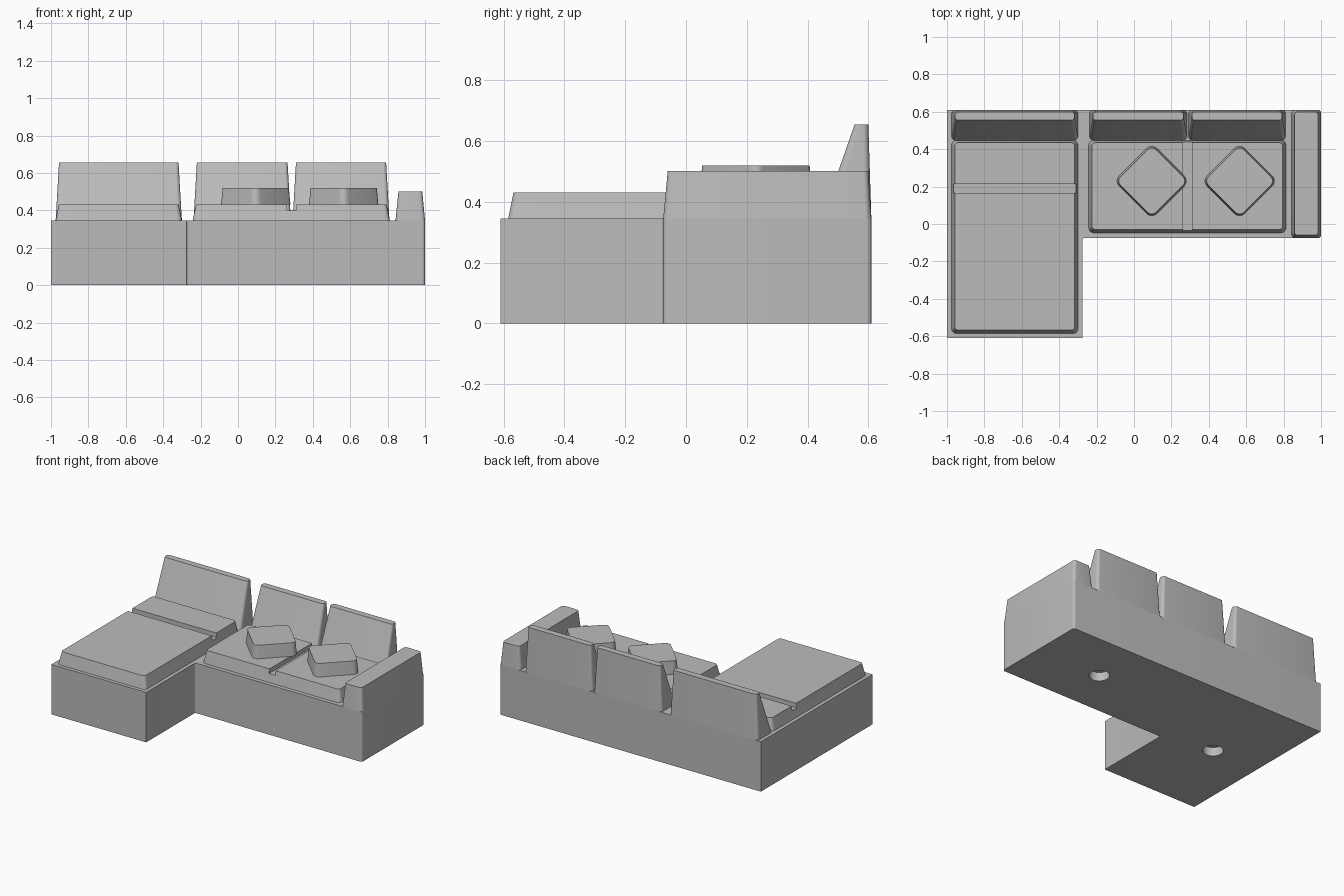
import bpy, bmesh, math
from mathutils import Vector

cube = bpy.data.objects.get("Cube")
if cube:
    bpy.data.objects.remove(cube, do_unlink=True)

fabric = bpy.data.materials.new("grey fabric")
fabric.use_nodes = True
GREY = (0.5, 0.5, 0.5, 1)
fabric.diffuse_color = GREY
fabric.node_tree.nodes["Principled BSDF"].inputs["Base Color"].default_value = GREY

BASE_TOP, SEAT_TOP = 0.345, 0.43


def rect(x0, x1, y0, y1):
    return [(x0, y0), (x1, y0), (x1, y1), (x0, y1)]


def diamond(x, y, h):
    return [(x, y - h), (x + h, y), (x, y + h), (x - h, y)]


def fillet(points, radii, z, steps=6):
    """Outline with its right-angled corners rounded."""
    out = []
    for i, (point, r) in enumerate(zip(points, radii)):
        p = Vector(point)
        if r == 0:
            out.append(p.to_3d() + Vector((0, 0, z)))
            continue
        u = (Vector(points[i - 1]) - p).normalized()
        v = (Vector(points[(i + 1) % len(points)]) - p).normalized()
        centre = p + (u + v) * r
        for k in range(steps + 1):
            t = math.pi / 2 * k / steps
            q = centre - (v * math.cos(t) + u * math.sin(t)) * r
            out.append(Vector((q.x, q.y, z)))
    return out


def loft(name, low, high):
    """Closed solid between two matching outlines."""
    bm = bmesh.new()
    a = [bm.verts.new(p) for p in low]
    b = [bm.verts.new(p) for p in high]
    bm.faces.new(a[::-1])
    bm.faces.new(b)
    for i in range(len(a)):
        j = (i + 1) % len(a)
        bm.faces.new((a[i], a[j], b[j], b[i]))
    bmesh.ops.recalc_face_normals(bm, faces=bm.faces)
    mesh = bpy.data.meshes.new(name)
    bm.to_mesh(mesh)
    bm.free()
    mesh.materials.append(fabric)
    obj = bpy.data.objects.new(name, mesh)
    bpy.context.collection.objects.link(obj)
    return obj


def cushion(name, low, high, z0, z1, r):
    return loft(name, fillet(low, [r] * 4, z0), fillet(high, [r * 0.8] * 4, z1))


def activate(obj):
    bpy.ops.object.select_all(action='DESELECT')
    obj.select_set(True)
    bpy.context.view_layer.objects.active = obj


def cut(obj, cutter):
    cutter.hide_render = True
    mod = obj.modifiers.new("cut", 'BOOLEAN')
    mod.operation = 'DIFFERENCE'
    mod.solver = 'EXACT'
    mod.object = cutter
    activate(obj)
    bpy.ops.object.modifier_apply(modifier=mod.name)
    bpy.data.objects.remove(cutter, do_unlink=True)


def block(name, x0, x1, y0, y1, z0, z1):
    return loft(name, fillet(rect(x0, x1, y0, y1), [0] * 4, z0),
                fillet(rect(x0, x1, y0, y1), [0] * 4, z1))


parts = []

# L-shaped base with two blind holes underneath
plan = [(-1, -0.61), (-0.275, -0.61), (-0.275, -0.075), (1, -0.075), (1, 0.61), (-1, 0.61)]
radii = [0, 0, 0.01, 0.015, 0.015, 0]
base = loft("base", fillet(plan, radii, 0), fillet(plan, radii, BASE_TOP))
for x, y in ((0.5, 0.26), (-0.64, 0)):
    square, r = rect(x - 0.065, x + 0.065, y - 0.065, y + 0.065), [0.0649] * 4
    cut(base, loft("hole_cutter", fillet(square, r, -0.1), fillet(square, r, 0.06)))
parts.append(base)

# Seats, each split by a shallow groove
chaise = cushion("chaise_seat", rect(-0.975, -0.3, -0.585, 0.447),
                 rect(-0.958, -0.317, -0.568, 0.435), BASE_TOP, SEAT_TOP, 0.025)
cut(chaise, block("groove_cutter", -1.1, 0, 0.165, 0.215, 0.4, 0.6))
seat = cushion("main_seat", rect(-0.242, 0.812, -0.047, 0.447),
               rect(-0.225, 0.795, -0.03, 0.435), BASE_TOP, SEAT_TOP, 0.025)
cut(seat, block("groove_cutter", 0.262, 0.31, -0.3, 0.7, 0.4, 0.6))
parts += [chaise, seat]

# Sloping back cushions
for name, x0, x1 in (("chaise_back", -0.975, -0.3), ("middle_back", -0.238, 0.283),
                     ("left_back", 0.292, 0.81)):
    parts.append(cushion(name, rect(x0, x1, 0.447, 0.61),
                         rect(x0 + 0.018, x1 - 0.018, 0.555, 0.6), BASE_TOP, 0.655, 0.022))

# Armrest
parts.append(cushion("armrest", rect(0.842, 1, -0.075, 0.61),
                     rect(0.858, 0.985, -0.06, 0.6), BASE_TOP, 0.502, 0.022))

# Loose pillows turned on their corners
for name, x in (("middle_pillow", 0.095), ("left_pillow", 0.565)):
    parts.append(cushion(name, diamond(x, 0.23, 0.202), diamond(x, 0.23, 0.19),
                         SEAT_TOP, 0.52, 0.04))

for obj in parts:
    activate(obj)
    bpy.ops.object.shade_smooth_by_angle(angle=math.radians(30))
